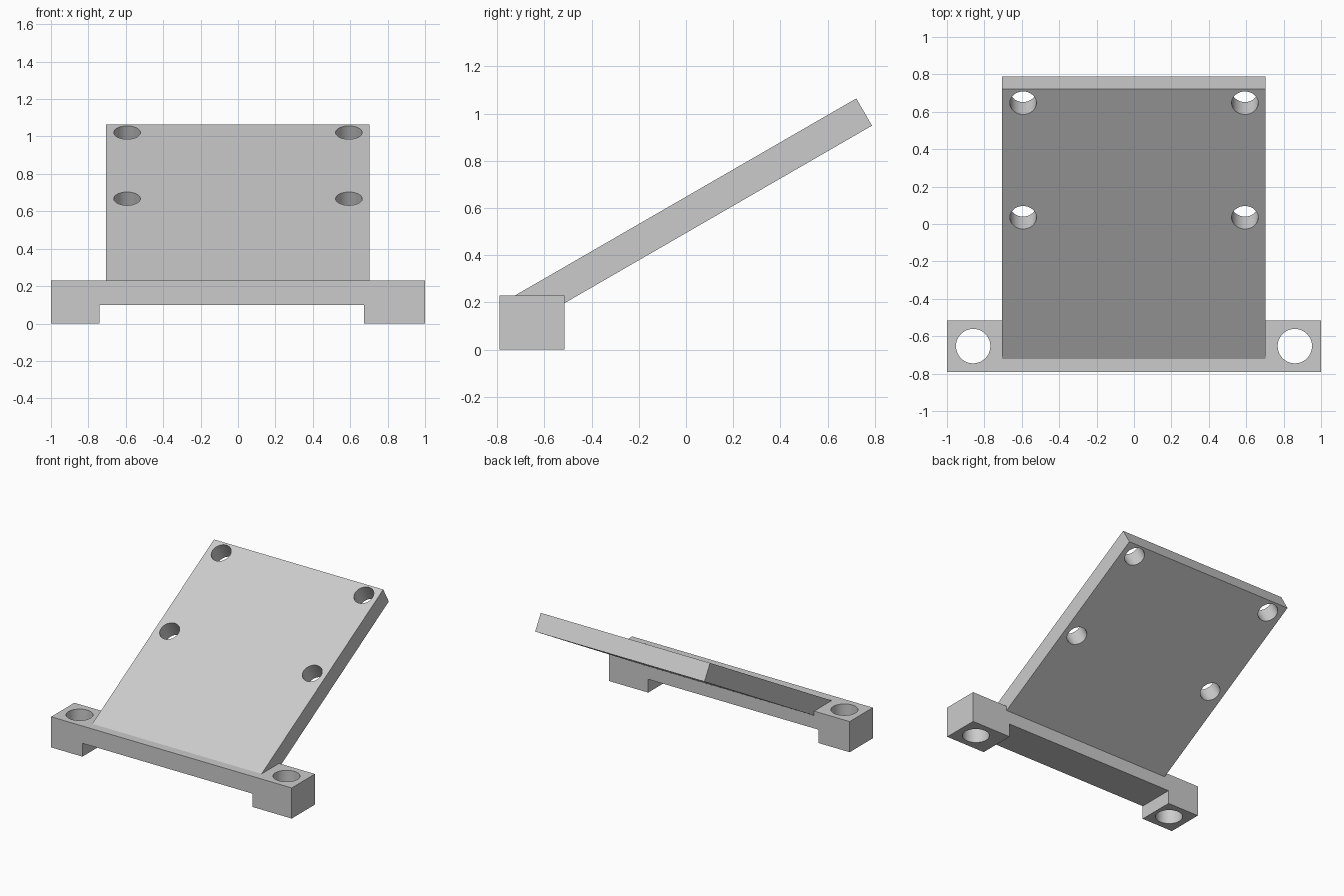
import bpy
import bmesh
from math import radians, sin, cos
from mathutils import Matrix, Vector

if "Cube" in bpy.data.objects:
    bpy.data.objects.remove(bpy.data.objects["Cube"], do_unlink=True)

grey = bpy.data.materials.new("plain grey")
grey.use_nodes = True
grey.diffuse_color = (0.6, 0.6, 0.6, 1)
grey.node_tree.nodes["Principled BSDF"].inputs["Base Color"].default_value = (0.6, 0.6, 0.6, 1)

TILT = radians(30)
THICK = 0.133
FOOT_Y = (-0.79, -0.515)


def add_object(name, bm):
    bmesh.ops.recalc_face_normals(bm, faces=bm.faces)
    mesh = bpy.data.meshes.new(name)
    bm.to_mesh(mesh)
    bm.free()
    mesh.materials.append(grey)
    obj = bpy.data.objects.new(name, mesh)
    bpy.context.collection.objects.link(obj)
    return obj


def prism(name, points, sweep):
    """Extrude a closed outline along a vector."""
    bm = bmesh.new()
    face = bm.faces.new([bm.verts.new(p) for p in points])
    out = bmesh.ops.extrude_face_region(bm, geom=[face])
    verts = [v for v in out["geom"] if isinstance(v, bmesh.types.BMVert)]
    bmesh.ops.translate(bm, verts=verts, vec=sweep)
    return add_object(name, bm)


def boolean(target, other, operation):
    mod = target.modifiers.new(operation.title(), "BOOLEAN")
    mod.operation = operation
    mod.solver = "EXACT"
    mod.object = other
    bpy.context.view_layer.objects.active = target
    bpy.ops.object.modifier_apply(modifier=mod.name)
    bpy.data.objects.remove(other, do_unlink=True)


def drill(target, centre, radius, tilt=0.0):
    bm = bmesh.new()
    bmesh.ops.create_cone(bm, cap_ends=True, segments=48, radius1=radius, radius2=radius, depth=0.6,
                          matrix=Matrix.Translation(centre) @ Matrix.Rotation(tilt, 4, "X"))
    cutter = add_object("hole_cutter", bm)
    cutter.hide_render = True
    boolean(target, cutter, "DIFFERENCE")


# Foot bar: bridge outline with a recess below, swept front to back
outline = [(-1, 0), (-0.74, 0), (-0.74, 0.1), (0.675, 0.1),
           (0.675, 0), (1, 0), (1, 0.23), (-1, 0.23)]
bracket = prism("angled_bracket", [(x, FOOT_Y[0], z) for x, z in outline],
                (0, FOOT_Y[1] - FOOT_Y[0], 0))

# Sloping plate, with its lower end sunk into the foot bar
along = Vector((0, cos(TILT), sin(TILT)))
normal = Vector((0, -sin(TILT), cos(TILT)))
surface = Vector((-0.705, -0.723, 0.23))
low, high = surface - along * 0.02, surface + along * 1.668
plate = prism("sloping_plate", [low, high, high - normal * THICK, low - normal * THICK],
              (1.407, 0, 0))
boolean(bracket, plate, "UNION")

# Mounting holes: two upright in the feet, four square to the plate
for side in (-1, 1):
    drill(bracket, (side * 0.86, -0.653, 0.1), 0.092)
    for distance in (0.875, 1.582):
        spot = surface + along * distance
        spot.x = side * 0.593
        drill(bracket, spot, 0.071, TILT)

# Smooth hole walls, crisp edges
bpy.ops.object.select_all(action="DESELECT")
bracket.select_set(True)
bpy.context.view_layer.objects.active = bracket
bpy.ops.object.shade_smooth_by_angle(angle=radians(25))
